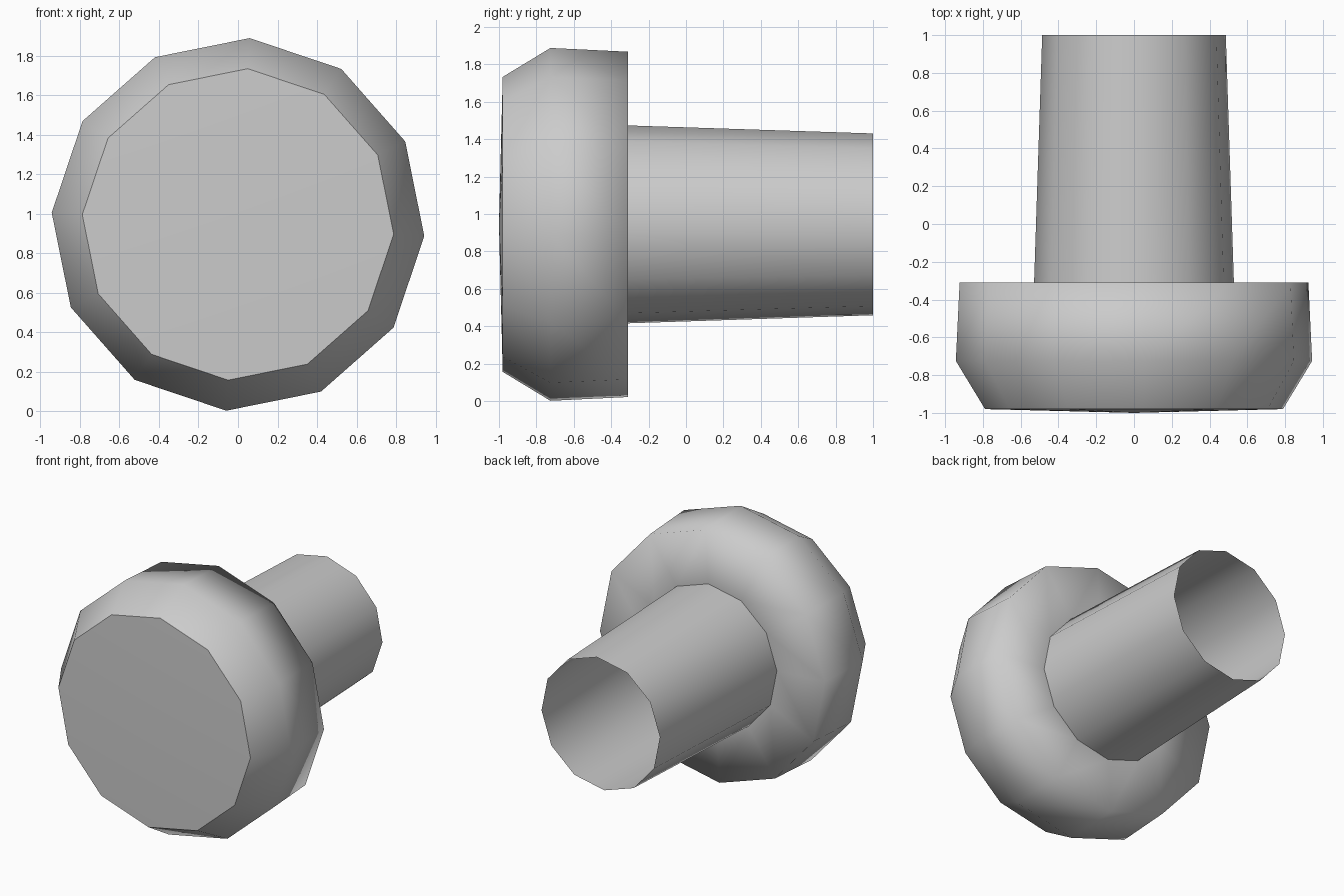
import bpy, bmesh, math
from mathutils import Matrix, Vector

cube = bpy.data.objects.get("Cube")
if cube:
    bpy.data.objects.remove(cube, do_unlink=True)

SIDES = 12
CENTRE_Z = 0.945
TURN = math.radians(-3.6)

grey = bpy.data.materials.new("plain_grey")
grey.use_nodes = True
colour = (0.6, 0.6, 0.6, 1)
grey.diffuse_color = colour
grey.node_tree.nodes["Principled BSDF"].inputs["Base Color"].default_value = colour


def lathe(name, profile, sharp_radii=()):
    """Turn a (radius, y) profile around the y axis, with chosen rings kept sharp."""
    bm = bmesh.new()
    ca, sa = math.cos(TURN), math.sin(TURN)
    verts = [bm.verts.new((r * ca, y, r * sa)) for r, y in profile]
    edges = [bm.edges.new(pair) for pair in zip(verts, verts[1:])]
    bmesh.ops.spin(bm, geom=verts + edges, cent=(0, 0, 0), axis=(0, 1, 0),
                   angle=math.tau, steps=SIDES)
    bmesh.ops.remove_doubles(bm, verts=bm.verts, dist=0.0005)
    bmesh.ops.recalc_face_normals(bm, faces=bm.faces)

    # Face the shell away from its axis
    side = max(bm.faces, key=lambda f: f.calc_center_median().xz.length * (abs(f.normal.y) < 0.5))
    mid = side.calc_center_median()
    if side.normal.dot(Vector((mid.x, 0, mid.z))) < 0:
        bmesh.ops.reverse_faces(bm, faces=bm.faces)

    for f in bm.faces:
        f.smooth = True
    for e in bm.edges:
        if any(all(abs(v.co.xz.length - r) < 0.002 for v in e.verts) for r in sharp_radii):
            e.smooth = False
    bmesh.ops.transform(bm, matrix=Matrix.Translation((0, 0, CENTRE_Z)), verts=bm.verts)

    mesh = bpy.data.meshes.new(name)
    bm.to_mesh(mesh)
    bm.free()
    mesh.materials.append(grey)
    obj = bpy.data.objects.new(name, mesh)
    bpy.context.collection.objects.link(obj)
    return obj


# Wide head: shallow front cap, bevel, side wall and back ring
lathe("knob_head", [(0, -1.0), (0.79, -0.98), (0.945, -0.725), (0.925, -0.31), (0.53, -0.31)],
      sharp_radii=[0.79])

# Hollow tapered stem, open at the back
lathe("stem", [(0.53, -0.31), (0.487, 1.0)])
